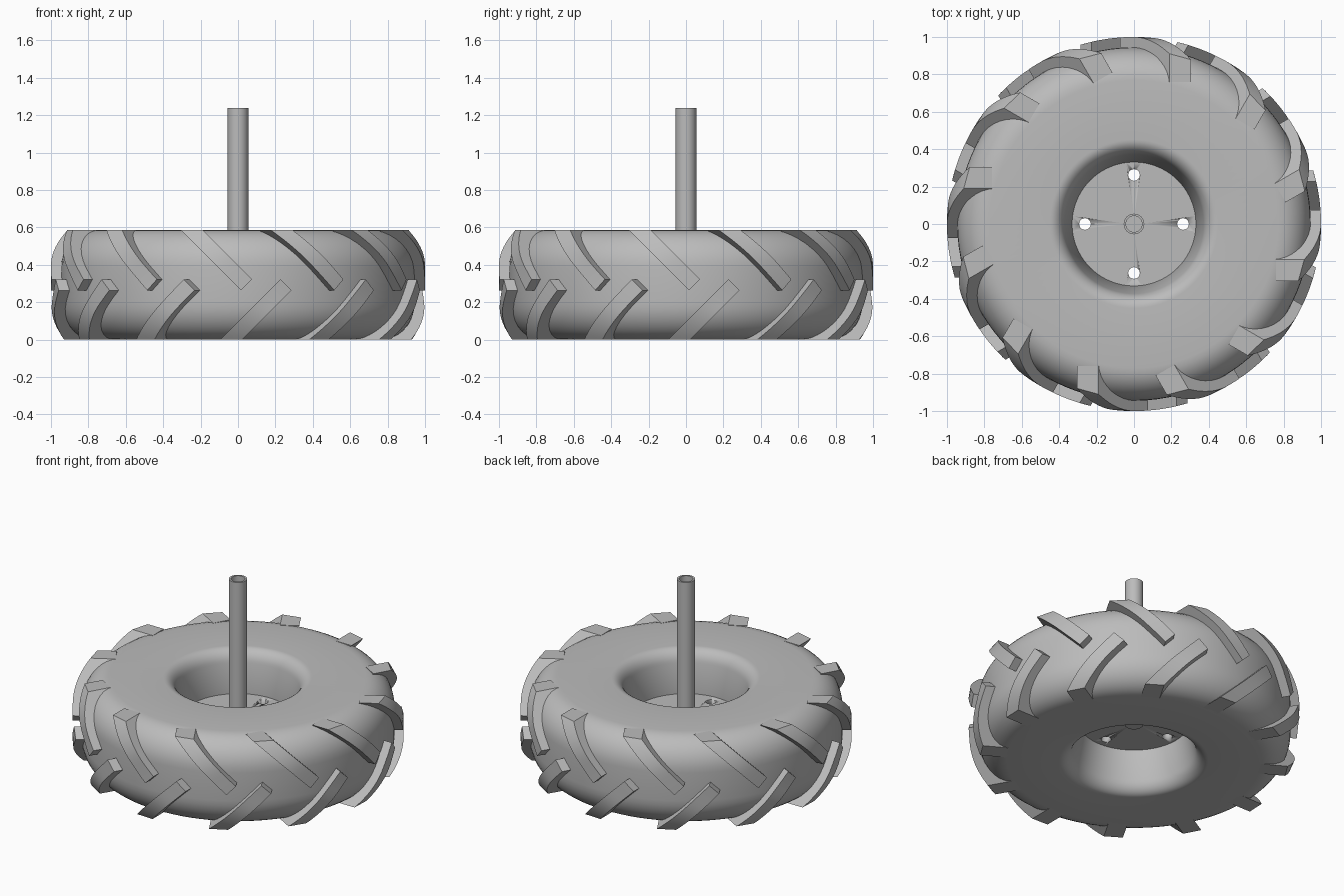
import bpy, bmesh
from math import sin, cos, pi, sqrt, radians
from mathutils import Matrix

cube = bpy.data.objects.get("Cube")
if cube:
    bpy.data.objects.remove(cube)

HEIGHT = 0.586
MID = HEIGHT / 2

grey = bpy.data.materials.new("plain grey")
grey.use_nodes = True
grey.diffuse_color = (0.5, 0.5, 0.5, 1)
grey.node_tree.nodes["Principled BSDF"].inputs["Base Color"].default_value = (0.5, 0.5, 0.5, 1)


def finish(name, bm, smooth=30):
    bmesh.ops.recalc_face_normals(bm, faces=bm.faces)
    mesh = bpy.data.meshes.new(name)
    bm.to_mesh(mesh)
    bm.free()
    obj = bpy.data.objects.new(name, mesh)
    mesh.materials.append(grey)
    bpy.context.collection.objects.link(obj)
    bpy.ops.object.select_all(action='DESELECT')
    obj.select_set(True)
    bpy.context.view_layer.objects.active = obj
    bpy.ops.object.shade_smooth_by_angle(angle=radians(smooth))
    return obj


def lathe(name, profile, steps):
    """Spin a closed loop of (radius, z) points around z."""
    bm = bmesh.new()
    verts = [bm.verts.new((r, 0, z)) for r, z in profile]
    edges = [bm.edges.new((v, verts[(i + 1) % len(verts)])) for i, v in enumerate(verts)]
    bmesh.ops.spin(bm, geom=verts + edges, cent=(0, 0, 0), axis=(0, 0, 1),
                   angle=2 * pi, steps=steps, use_merge=True)
    bmesh.ops.remove_doubles(bm, verts=bm.verts, dist=1e-5)
    return finish(name, bm)


def arc(cr, cz, rr, rz, start, end, n=9):
    angles = [radians(start + (end - start) * i / n) for i in range(n + 1)]
    return [(cr + rr * cos(a), cz + rz * sin(a)) for a in angles]


# Tyre: dished bore, rounded lip, flat sidewall, rounded shoulder
upper = [(0.325, MID)]
upper += arc(0.45, HEIGHT - 0.1, 0.08, 0.1, 168, 90)
upper += arc(0.77, HEIGHT - 0.2, 0.175, 0.2, 90, 0)
lower = [(r, HEIGHT - z) for r, z in reversed(upper[1:])]
lathe("tyre", upper + lower, 96)


# Tread lugs: slanted bars that follow a rounded outer envelope
def envelope(z):
    u = max(0, abs(z - MID) - 0.1) / (MID - 0.1)
    return 1 - 0.07 * u * u


def add_lug(bm, x_edge, flip, turn, half=0.041, n=14):
    """Bar at 45 degrees, meeting the sidewall plane at x_edge."""
    shift = half * sqrt(2)
    rows = []
    for side in (-1, 1):
        z_end = MID + side * half / sqrt(2)
        for inner in (False, True):
            row = []
            for i in range(n + 1):
                z = z_end + (HEIGHT - z_end) * i / n
                x = x_edge + (HEIGHT - z) + side * shift
                if flip:
                    z, x = HEIGHT - z, x
                y = -0.76 if inner else -sqrt(envelope(z) ** 2 - x * x)
                row.append(bm.verts.new(turn @ Matrix.Translation((x, y, z)).translation))
            rows.append(row)
    ring = [rows[0], rows[2], rows[3], rows[1]]
    for k in range(4):
        a, b = ring[k], ring[(k + 1) % 4]
        for i in range(n):
            bm.faces.new((a[i], b[i], b[i + 1], a[i + 1]))
    for i in (0, n):
        bm.faces.new([row[i] for row in ring])


for name, x_edge, flip in (("upper_tread", -0.247, False), ("lower_tread", -0.037, True)):
    bm = bmesh.new()
    for k in range(12):
        add_lug(bm, x_edge, flip, Matrix.Rotation(k * pi / 6, 3, 'Z'))
    finish(name, bm)

# Hub disc with four bolt holes
disc = lathe("hub_disc", [(0.03, 0.265), (0.335, 0.265), (0.335, 0.32), (0.03, 0.32)], 48)
bm = bmesh.new()
for k in range(4):
    a = k * pi / 2
    bmesh.ops.create_cone(bm, cap_ends=True, segments=24, radius1=0.031, radius2=0.031, depth=0.3,
                          matrix=Matrix.Translation((0.262 * cos(a), 0.262 * sin(a), MID)))
cutter = finish("bolt_hole_cutter", bm)
cutter.hide_render = True
cut = disc.modifiers.new("bolt_holes", 'BOOLEAN')
cut.operation = 'DIFFERENCE'
cut.solver = 'EXACT'
cut.object = cutter
bpy.context.view_layer.objects.active = disc
bpy.ops.object.modifier_apply(modifier=cut.name)
bpy.data.objects.remove(cutter)

# Axle tube, open at the top and closed at the hub
lathe("axle_tube", [(0, 0.25), (0.055, 0.25), (0.055, 1.24), (0.043, 1.24), (0.043, 0.33), (0, 0.33)], 32)
